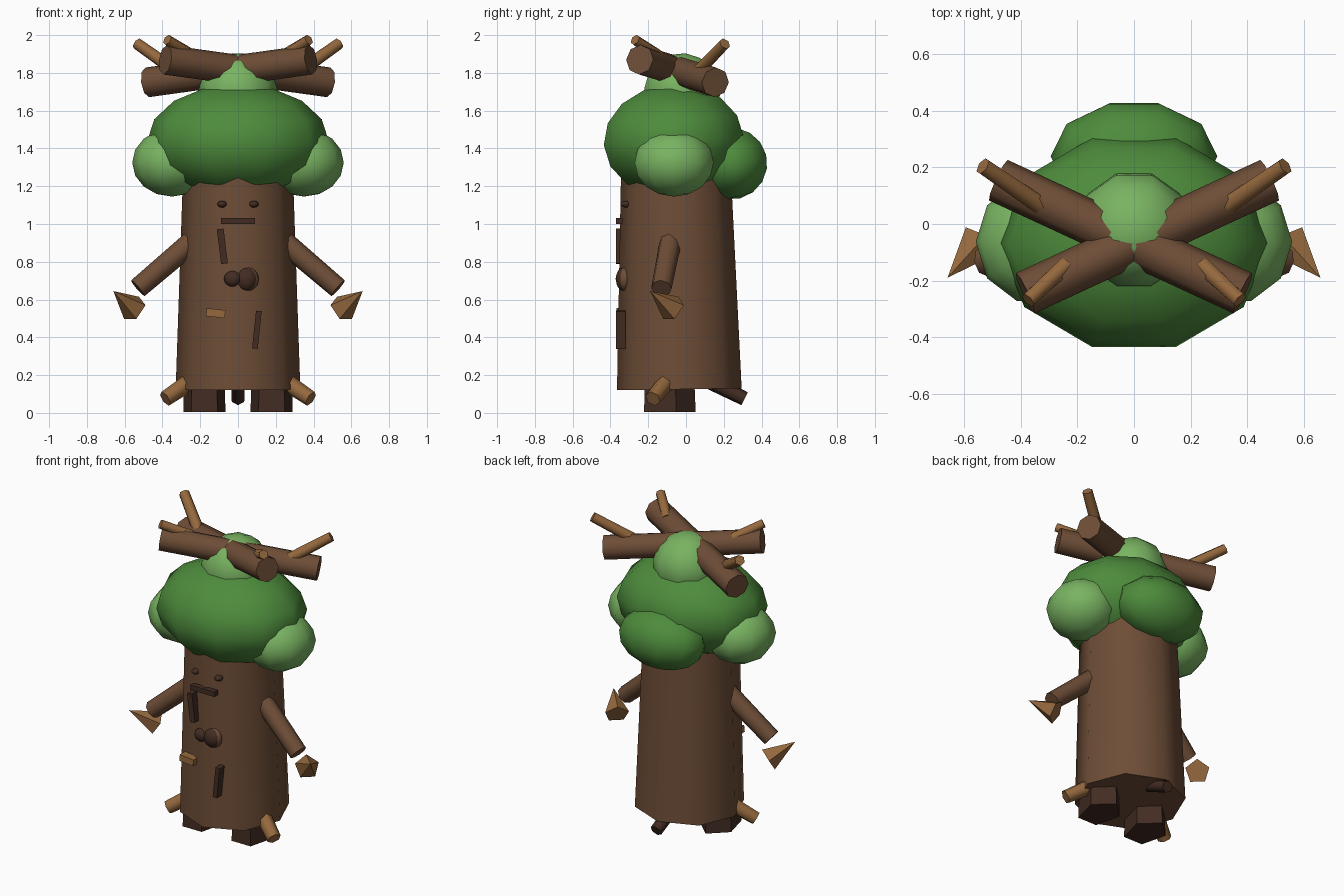
import bpy, bmesh, math
from mathutils import Matrix, Vector

if "Cube" in bpy.data.objects:
    bpy.data.objects.remove(bpy.data.objects["Cube"])


def material(name, rgb):
    m = bpy.data.materials.new(name)
    m.diffuse_color = (*rgb, 1)
    m.use_nodes = True
    m.node_tree.nodes["Principled BSDF"].inputs["Base Color"].default_value = m.diffuse_color
    return m


BARK = material("bark brown", (0.155, 0.075, 0.038))
DARK = material("dark bark", (0.055, 0.025, 0.016))
WOOD = material("light wood", (0.30, 0.14, 0.048))
LEAF = material("leaf green", (0.075, 0.26, 0.045))
PALE = material("pale leaf green", (0.19, 0.45, 0.12))


def finish(name, bm, mat, smooth=True):
    bmesh.ops.recalc_face_normals(bm, faces=bm.faces)
    for f in bm.faces:
        f.smooth = smooth
    me = bpy.data.meshes.new(name)
    bm.to_mesh(me)
    bm.free()
    if smooth:
        me.set_sharp_from_angle(angle=math.radians(65))
    me.materials.append(mat)
    ob = bpy.data.objects.new(name, me)
    bpy.context.collection.objects.link(ob)
    return ob


def rod(name, a, b, r1, r2, sides, mat, smooth=True):
    """Cylinder or cone running from point a to point b."""
    a, b = Vector(a), Vector(b)
    d = b - a
    bm = bmesh.new()
    bmesh.ops.create_cone(bm, cap_ends=True, segments=sides, radius1=r1,
                          radius2=r2, depth=d.length)
    if r2 == 0:
        bmesh.ops.remove_doubles(bm, verts=bm.verts, dist=1e-5)
    turn = d.to_track_quat('Z', 'Y').to_matrix().to_4x4()
    bm.transform(Matrix.Translation((a + b) / 2) @ turn)
    return finish(name, bm, mat, smooth)


def blob(name, loc, size, mat, tilt=0.0, seg=10, rings=8):
    """Low-poly ellipsoid, tilted forward about x."""
    bm = bmesh.new()
    bmesh.ops.create_uvsphere(bm, u_segments=seg, v_segments=rings, radius=1)
    bm.transform(Matrix.Translation(loc) @ Matrix.Rotation(tilt, 4, 'X')
                 @ Matrix.Diagonal((*size, 1)) @ Matrix.Rotation(math.pi / 2, 4, 'Z'))
    return finish(name, bm, mat)


def strip(name, loc, size, mat, roll=0.0):
    """Small bark slab on the front of the trunk."""
    bm = bmesh.new()
    bmesh.ops.create_cube(bm, size=1)
    bm.transform(Matrix.Translation(loc) @ Matrix.Rotation(math.radians(roll), 4, 'Y')
                 @ Matrix.Diagonal((*size, 1)))
    return finish(name, bm, mat, False)


# Trunk: eight sides, tapered, leaning slightly forward
bm = bmesh.new()
bmesh.ops.create_cone(bm, cap_ends=True, segments=8, radius1=0.33,
                      radius2=0.288, depth=1.23)
bm.transform(Matrix.Translation((0, -0.045, 0.74))
             @ Matrix.Rotation(math.radians(0.9), 4, 'X'))
finish("trunk", bm, BARK)

# Foliage
blob("main_foliage", (0, -0.065, 1.44), (0.48, 0.39, 0.3), LEAF, 0.06)
blob("back_foliage", (0, 0.24, 1.32), (0.295, 0.2, 0.19), LEAF, 0.25)
blob("top_foliage", (0, -0.02, 1.70), (0.21, 0.21, 0.205), PALE, 0.3)

for s, side in ((-1, "left"), (1, "right")):
    blob(side + "_foliage", (s * 0.35, -0.063, 1.325), (0.21, 0.22, 0.18), PALE)
    # Crossed logs with a twig at each end
    rod(side + "_log", (s * 0.48, 0.155, 1.75), (-s * 0.385, -0.245, 1.87),
        0.079, 0.079, 8, BARK)
    rod(side + "_back_twig", (s * 0.33, 0.065, 1.81), (s * 0.535, 0.205, 1.955),
        0.036, 0.032, 6, WOOD)
    rod(side + "_front_twig", (s * 0.24, -0.145, 1.89), (s * 0.375, -0.27, 1.975),
        0.034, 0.029, 6, WOOD)
    # Arms and floating pointed hands
    rod(side + "_arm", (s * 0.22, -0.078, 0.925), (s * 0.53, -0.13, 0.66),
        0.06, 0.055, 8, BARK)
    rod(side + "_hand", (s * 0.55, -0.068, 0.55), (s * 0.66, -0.19, 0.645),
        0.075, 0, 5, WOOD, False)
    # Feet and side roots
    bm = bmesh.new()
    bmesh.ops.create_cone(bm, cap_ends=True, segments=5, radius1=0.14,
                          radius2=0.135, depth=0.13)
    bm.transform(Matrix.Translation((s * 0.178, -0.1, 0.07))
                 @ Matrix.Diagonal((0.84, 1.08, 1, 1)))
    finish(side + "_foot", bm, DARK, False)
    rod(side + "_root", (s * 0.23, -0.09, 0.18), (s * 0.385, -0.175, 0.075),
        0.05, 0.043, 6, WOOD)
    # Eyes
    blob(side + "_eye", (s * 0.084, -0.318, 1.105), (0.026, 0.03, 0.018), DARK,
         seg=8, rings=6)

rod("back_root", (0, 0.13, 0.165), (0, 0.31, 0.075), 0.042, 0.038, 6, DARK)

# Mouth, bark strips and knot
strip("mouth", (0, -0.353, 1.017), (0.178, 0.035, 0.032), DARK)
strip("upper_bark_strip", (-0.083, -0.345, 0.882), (0.036, 0.05, 0.185), DARK, -7)
strip("lower_bark_strip", (0.1, -0.345, 0.44), (0.03, 0.05, 0.2), DARK, 6)
strip("light_bark_strip", (-0.118, -0.34, 0.528), (0.1, 0.055, 0.042), WOOD, 6)
blob("knot_rim", (0.05, -0.325, 0.708), (0.06, 0.035, 0.063), BARK)
blob("knot_core", (0.045, -0.335, 0.708), (0.056, 0.038, 0.06), DARK)
blob("knot_bump", (-0.028, -0.342, 0.71), (0.046, 0.032, 0.042), DARK)
